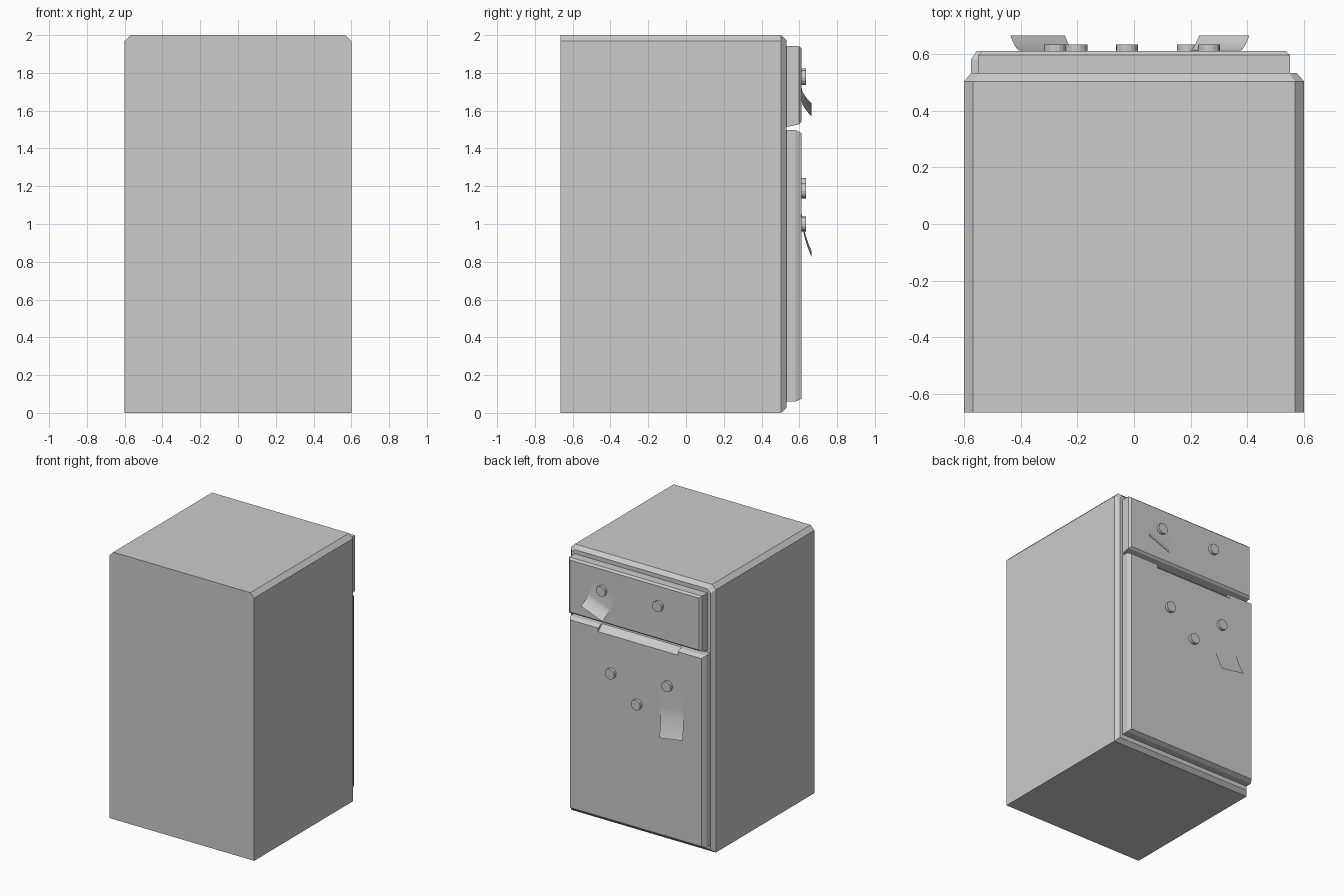
import bpy, bmesh, math
from mathutils import Matrix, Vector

if "Cube" in bpy.data.objects:
    bpy.data.objects.remove(bpy.data.objects["Cube"])


def to_object(name, bm):
    bmesh.ops.recalc_face_normals(bm, faces=bm.faces)
    me = bpy.data.meshes.new(name)
    bm.to_mesh(me)
    bm.free()
    ob = bpy.data.objects.new(name, me)
    bpy.context.collection.objects.link(ob)
    return ob


def loft(name, rings):
    """Closed solid through a list of matching point rings."""
    bm = bmesh.new()
    rows = [[bm.verts.new(p) for p in r] for r in rings]
    n = len(rows[0])
    for a, b in zip(rows, rows[1:]):
        for i in range(n):
            j = (i + 1) % n
            bm.faces.new((a[i], a[j], b[j], b[i]))
    bm.faces.new(rows[0])
    bm.faces.new(rows[-1])
    return to_object(name, bm)


def rect(y, x0, x1, z0, z1):
    return [(x0, y, z0), (x1, y, z0), (x1, y, z1), (x0, y, z1)]


def cabinet_ring(y, w, z0, z1, c=0.032):
    return [(-w, y, z0), (w, y, z0), (w, y, z1 - c),
            (w - c, y, z1), (-w + c, y, z1), (-w, y, z1 - c)]


# cabinet with chamfered top edges and chamfered door-side rim
loft("cabinet", [cabinet_ring(-0.665, 0.6, 0, 2),
                 cabinet_ring(0.503, 0.6, 0, 2),
                 cabinet_ring(0.532, 0.575, 0.027, 1.973, 0.025)])

# freezer door, underside sloping slightly upward to the front
loft("freezer_door", [rect(0.53, -0.55, 0.55, 1.513, 1.943),
                      rect(0.597, -0.55, 0.55, 1.527, 1.943),
                      rect(0.611, -0.535, 0.535, 1.54, 1.93)])

# main door
door = loft("main_door", [rect(0.53, -0.575, 0.55, 0.06, 1.498),
                          rect(0.58, -0.575, 0.55, 0.06, 1.498),
                          rect(0.611, -0.555, 0.535, 0.075, 1.482)])

# sloped finger grip cut into the top of the main door
tri = [(0.55, 1.51), (0.64, 1.43), (0.64, 1.53)]
cutter = loft("grip_cutter", [[(x, y, z) for y, z in tri] for x in (-0.36, 0.3)])
mod = door.modifiers.new("grip", "BOOLEAN")
mod.operation = "DIFFERENCE"
mod.solver = "EXACT"
mod.object = cutter
bpy.context.view_layer.objects.active = door
bpy.ops.object.modifier_apply(modifier=mod.name)
bpy.data.objects.remove(cutter)

# round magnets
magnets = [(0.265, 1.775), (-0.203, 1.785), (0.19, 1.175), (-0.025, 1.0), (-0.278, 1.205)]
for i, (x, z) in enumerate(magnets):
    bm = bmesh.new()
    bmesh.ops.create_cone(bm, cap_ends=True, segments=16, radius1=0.039, radius2=0.039, depth=0.024,
                          matrix=Matrix.Translation((x, 0.622, z)) @ Matrix.Rotation(math.pi / 2, 4, "X"))
    to_object(f"magnet_{i + 1}", bm)


def note(name, bottom, angle, width, length, curl):
    """Paper sheet flat on the door, its lower end curling outward."""
    bm = bmesh.new()
    ca, sa = math.cos(angle), math.sin(angle)
    steps = 6
    heights = [curl * i / steps for i in range(steps + 1)] + [length]
    rows = []
    for h in heights:
        t = max(0, 1 - h / curl)
        y = 0.6125 + 0.052 * t ** 1.6
        row = []
        for s in (-1, 1):
            u = s * width / 2
            row.append(bm.verts.new((bottom[0] + u * ca - h * sa, y, bottom[1] + u * sa + h * ca)))
        rows.append(row)
    for a, b in zip(rows, rows[1:]):
        bm.faces.new((a[0], b[0], b[1], a[1]))
    return to_object(name, bm)


# notes held by magnets
papers = [note("freezer_note", (0.318, 1.605), math.radians(21), 0.19, 0.22, 0.085),
          note("door_note", (-0.34, 0.84), math.radians(-9), 0.195, 0.41, 0.2)]
for ob in papers:
    ob.data.polygons.foreach_set("use_smooth", [True] * len(ob.data.polygons))
